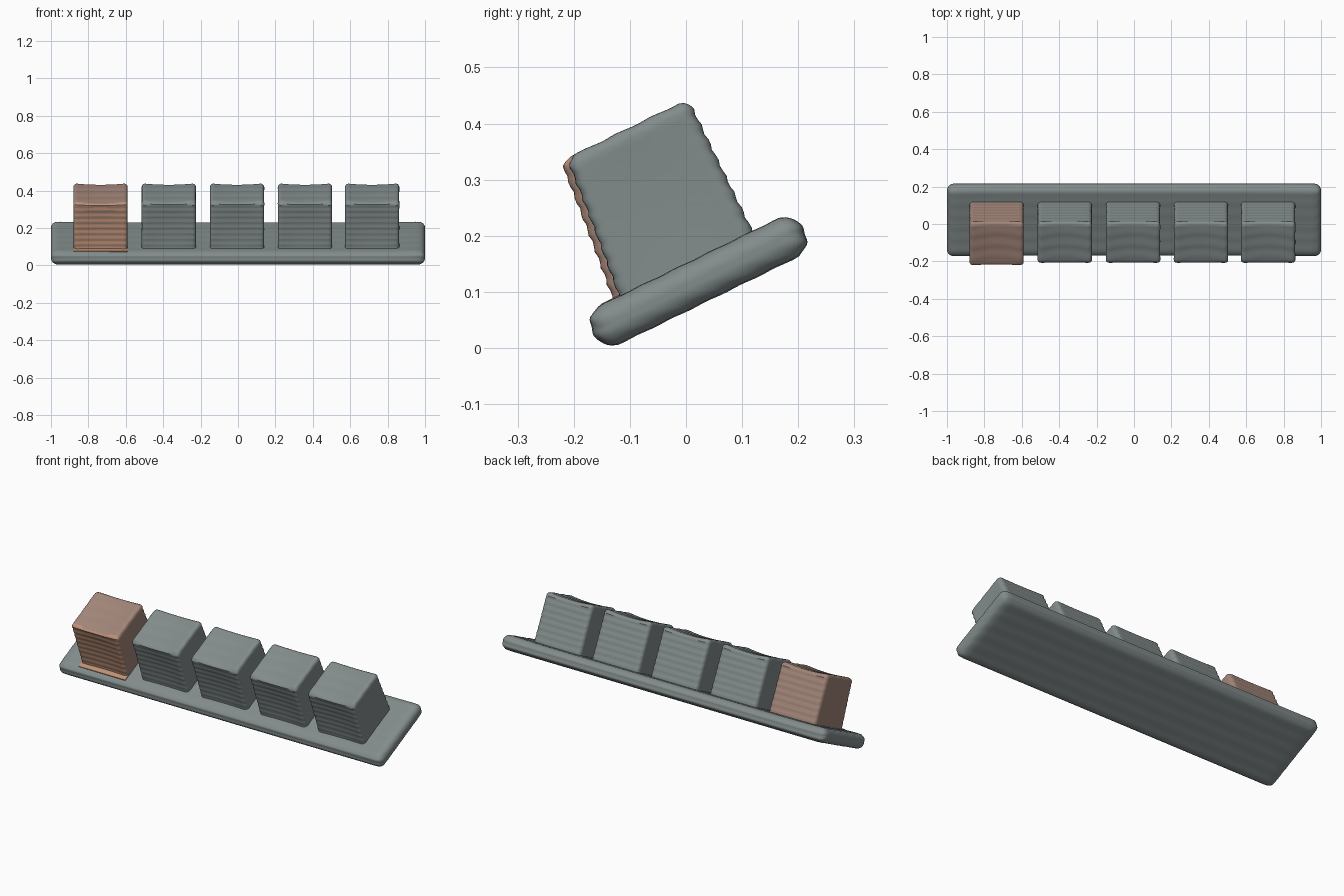
import bpy, bmesh, math
from mathutils import Vector

if "Cube" in bpy.data.objects:
    bpy.data.objects.remove(bpy.data.objects["Cube"])

TILT = math.radians(26)
C, S = math.cos(TILT), math.sin(TILT)


def make_material(name, rgb):
    m = bpy.data.materials.new(name)
    m.diffuse_color = (*rgb, 1)
    m.use_nodes = True
    m.node_tree.nodes["Principled BSDF"].inputs["Base Color"].default_value = m.diffuse_color
    return m


grey = make_material("stone grey", (0.225, 0.26, 0.26))
brown = make_material("dusty brown", (0.36, 0.235, 0.19))
orange = make_material("warm orange", (0.52, 0.28, 0.18))


def tilted_block(name, centre, half, r, mats, shape=None, ripple=0.002):
    """Rounded block; local axes are x, t (up the slope) and n (slope normal)."""
    bm = bmesh.new()
    bmesh.ops.create_cube(bm, size=2)
    bmesh.ops.subdivide_edges(bm, edges=bm.edges[:], cuts=28, use_grid_fill=True)
    half, centre = Vector(half), Vector(centre)
    core = half - Vector((r, r, r))
    for v in bm.verts:
        u = v.co.copy()
        # denser rows near the ends so the rounding stays clean
        p = Vector((math.sin(u.x * math.pi / 2) * half.x, u.y * half.y, u.z * half.z))
        inner = Vector([max(-c, min(c, a)) for a, c in zip(p, core)])
        d = p - inner
        if d.length > 1e-6:
            p = inner + d.normalized() * r
        if shape:
            p = shape(p, half)
        p += centre
        y, z = p.y * C - p.z * S, p.y * S + p.z * C
        # fine horizontal ridges
        y += ripple * math.sin(2 * math.pi * z / 0.03)
        v.co = (p.x, y, z)
    bm.normal_update()
    front = Vector((0, -C, S))
    for f in bm.faces:
        f.smooth = True
        if len(mats) > 1 and f.normal.dot(front) > 0.6 and f.normal.y < -0.6:
            f.material_index = 1
    me = bpy.data.meshes.new(name)
    bm.to_mesh(me)
    bm.free()
    ob = bpy.data.objects.new(name, me)
    bpy.context.collection.objects.link(ob)
    for m in mats:
        me.materials.append(m)
    bpy.context.view_layer.objects.active = ob
    ob.select_set(True)
    bpy.ops.object.shade_smooth_by_angle(angle=math.radians(35))
    ob.select_set(False)
    return ob


def board_shape(p, half):
    # slightly thinner middle, fuller ends
    if p.z > 0:
        p.z -= 0.006 * (1 - (p.x / half.x) ** 8)
    return p


def cube_shape(extra):
    def shape(p, half):
        a, b, h = p.x / half.x, p.y / half.y, p.z / half.z
        # front leans inward toward the top, base a little wider
        lean = 0.014 * (h + 0.2) + 0.008
        p.y += (lean - extra) * max(0, -b)
        # hollowed faces, so corners stand proud
        p.z -= 0.01 * (1 - a * a) * max(0, h) ** 4
        if b < 0:
            p.y += 0.008 * (1 - a * a) * (1 - h * h) * b ** 4
        p.x *= 1 - 0.03 * (1 - h * h) * (1 - b * b)
        return p
    return shape


# Sloping board
tilted_block("board", (0, 0.072, 0.098), (1.0, 0.209, 0.04), 0.036,
             [grey], board_shape, 0.0015)

# Row of five blocks, the first one coloured
for i, x in enumerate((-0.735, -0.37, -0.005, 0.358, 0.717)):
    first = i == 0
    tilted_block("coloured_block" if first else f"grey_block_{i}",
                 (x, 0.065, 0.25), (0.146, 0.133, 0.15), 0.022,
                 [brown, orange] if first else [grey],
                 cube_shape(0.012 if first else 0.0))

# Coloured edge on the board in front of the first block
tilted_block("front_patch", (-0.735, -0.078, 0.133), (0.145, 0.026, 0.004), 0.003,
             [orange], None, 0.0)
